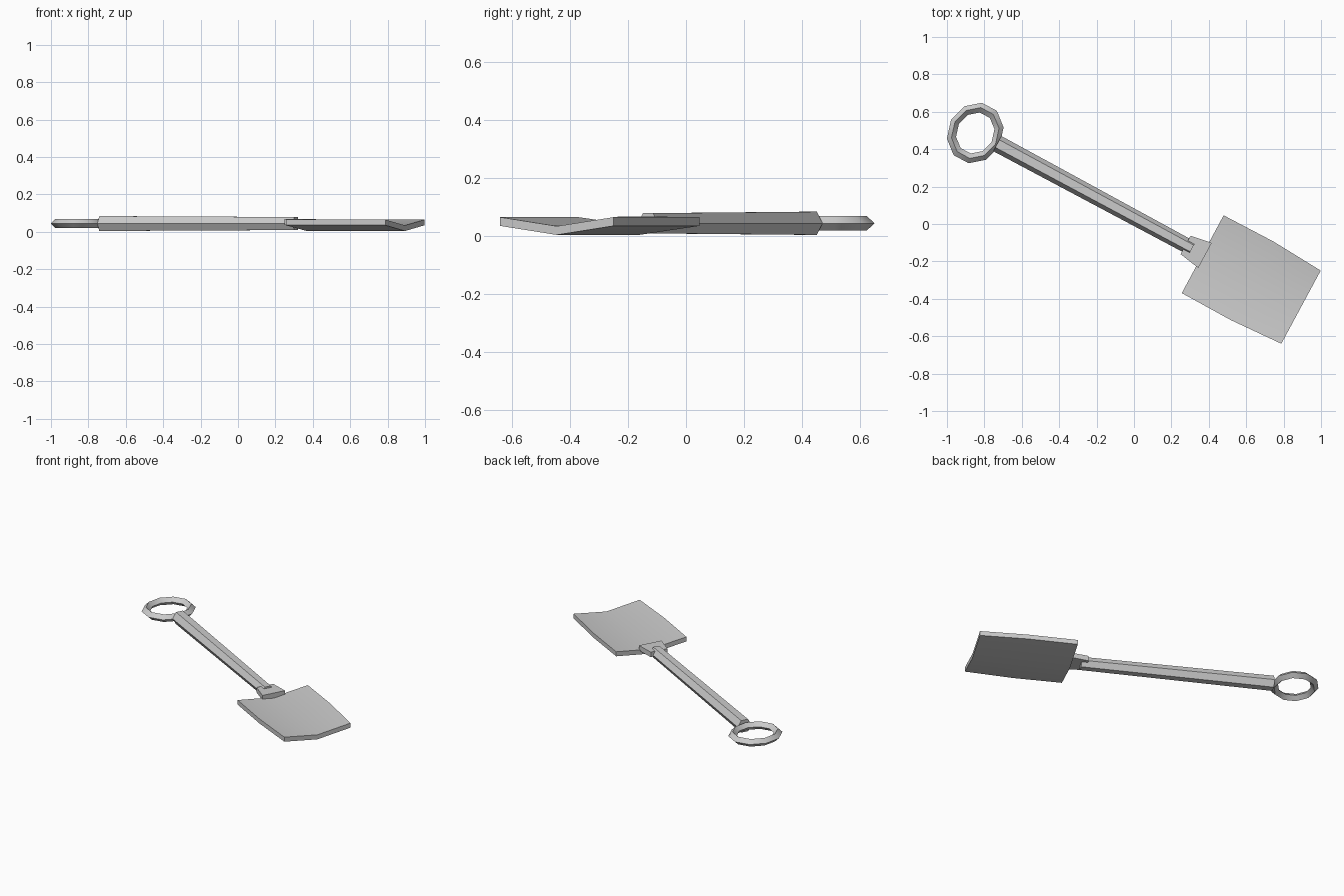
import bpy, bmesh, math
from mathutils import Matrix

if "Cube" in bpy.data.objects:
    bpy.data.objects.remove(bpy.data.objects["Cube"])

# Everything is built along +x, then turned and shifted into place
PLACE = Matrix.Rotation(math.radians(-28.3), 4, 'Z') @ Matrix.Translation((0, 0.032, 0))

grey = bpy.data.materials.new("light grey")
grey.diffuse_color = (0.6, 0.6, 0.6, 1)
grey.use_nodes = True
grey.node_tree.nodes["Principled BSDF"].inputs["Base Color"].default_value = grey.diffuse_color


def loft(name, sections):
    """Skin a list of closed cross-sections and cap both ends."""
    bm = bmesh.new()
    rings = [[bm.verts.new(p) for p in s] for s in sections]
    for a, b in zip(rings, rings[1:]):
        n = len(a)
        for i in range(n):
            bm.faces.new((a[i], a[(i + 1) % n], b[(i + 1) % n], b[i]))
    bm.faces.new(rings[0])
    bm.faces.new(rings[-1])
    bmesh.ops.recalc_face_normals(bm, faces=bm.faces)
    me = bpy.data.meshes.new(name)
    bm.to_mesh(me)
    bm.free()
    ob = bpy.data.objects.new(name, me)
    bpy.context.collection.objects.link(ob)
    return ob


def finish(ob):
    ob.data.transform(PLACE)
    ob.data.materials.append(grey)
    bpy.ops.object.select_all(action='DESELECT')
    ob.select_set(True)
    bpy.context.view_layer.objects.active = ob
    bpy.ops.object.shade_smooth_by_angle(angle=math.radians(30))


def hexagon(x, r):
    return [(x, r * math.cos(math.radians(60 * i)), 0.044 + r * math.sin(math.radians(60 * i)))
            for i in range(6)]


# Tapered hexagonal shaft
finish(loft("shaft", [hexagon(-0.847, 0.046), hexagon(0.335, 0.040)]))


# Shallow V-shaped blade, slightly bowed along its sides
def blade_section(x, w):
    return [(x, -w, 0.065), (x, 0, 0.034), (x, w, 0.065),
            (x, w, 0.035), (x, 0, 0.004), (x, -w, 0.035)]


finish(loft("blade", [blade_section(0.40, 0.236), blade_section(0.70, 0.239),
                      blade_section(0.997, 0.222)]))


# Flared collar joining shaft and blade
def collar_section(x, w):
    return [(x, -w, 0.035), (x, w, 0.035), (x, w, 0.068), (x, -w, 0.068)]


finish(loft("collar", [collar_section(0.296, 0.056), collar_section(0.414, 0.076)]))

# Ten-sided ring handle with a diamond cross-section
bpy.ops.mesh.primitive_torus_add(major_segments=10, minor_segments=4,
                                 major_radius=0.13, minor_radius=0.025)
ring = bpy.context.object
ring.name = "ring_handle"
ring.data.transform(Matrix.Translation((-0.978, -0.006, 0.044)) @ Matrix.Diagonal((0.95, 1.08, 1, 1)))
finish(ring)
